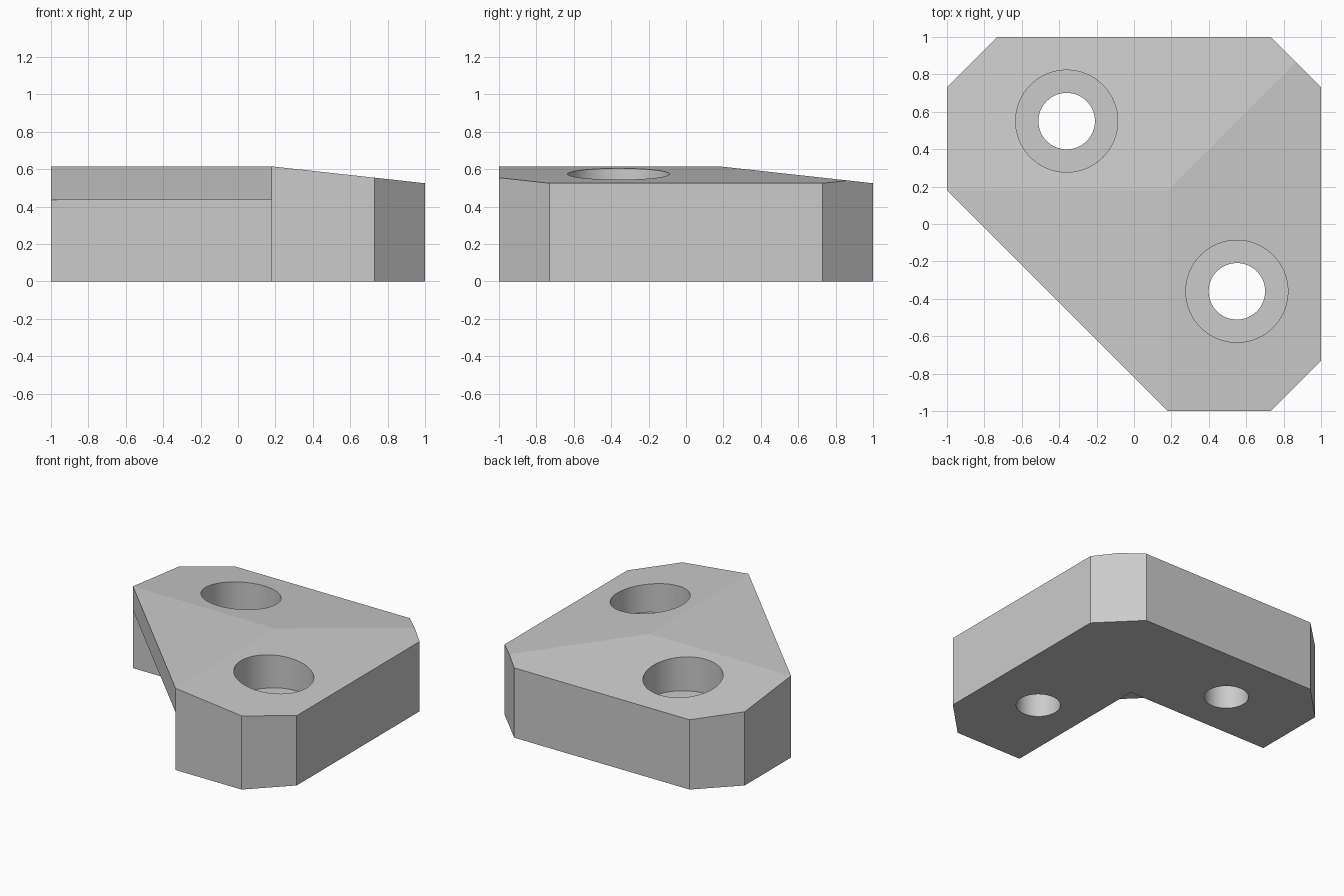
import bpy
import bmesh
from math import radians
from mathutils import Matrix, Vector

cube = bpy.data.objects.get("Cube")
if cube:
    bpy.data.objects.remove(cube, do_unlink=True)

TOP, RIM = 0.615, 0.525      # heights of the flat top and the outer edges
INNER, CUT = 0.18, 0.73      # inner wall line and chamfer line
GUSSET = 0.435               # underside of the gusset
SEAT, SEGMENTS = 0.345, 64   # counterbore floor, sides of the holes

grey = bpy.data.materials.new("light grey")
grey.use_nodes = True
colour = (0.6, 0.6, 0.6, 1)
grey.diffuse_color = colour
grey.node_tree.nodes["Principled BSDF"].inputs["Base Color"].default_value = colour


def finish(bm, name):
    bmesh.ops.recalc_face_normals(bm, faces=bm.faces[:])
    mesh = bpy.data.meshes.new(name)
    bm.to_mesh(mesh)
    bm.free()
    obj = bpy.data.objects.new(name, mesh)
    mesh.materials.append(grey)
    bpy.context.collection.objects.link(obj)
    return obj


def prism(outline, low, high):
    bm = bmesh.new()
    base = bm.faces.new([bm.verts.new((x, y, low)) for x, y in outline])
    side = bmesh.ops.extrude_face_region(bm, geom=[base])["geom"]
    verts = [v for v in side if isinstance(v, bmesh.types.BMVert)]
    bmesh.ops.translate(bm, verts=verts, vec=(0, 0, high - low))
    return bm


def cylinder(x, y, low, high, radius):
    bm = bmesh.new()
    bmesh.ops.create_cone(bm, cap_ends=True, segments=SEGMENTS,
                          radius1=radius, radius2=radius, depth=high - low,
                          matrix=Matrix.Translation((x, y, (low + high) / 2)))
    return finish(bm, "hole_cutter")


def subtract(target, cutter):
    cutter.hide_render = True
    mod = target.modifiers.new("cut", "BOOLEAN")
    mod.operation, mod.solver, mod.object = "DIFFERENCE", "EXACT", cutter
    bpy.context.view_layer.objects.active = target
    bpy.ops.object.modifier_apply(modifier=mod.name)
    bpy.data.objects.remove(cutter, do_unlink=True)


# Block with chamfered corners and a long diagonal front
half = [(INNER, -1), (CUT, -1), (1, -CUT), (1, CUT)]
outline = half + [(y, x) for x, y in reversed(half)]
bm = prism(outline, 0, TOP)
bmesh.ops.recalc_face_normals(bm, faces=bm.faces[:])

# Top sloping down to the two outer sides
for axis in (Vector((1, 0, 0)), Vector((0, 1, 0))):
    normal = axis * (TOP - RIM) + Vector((0, 0, 1 - INNER))
    cut = bmesh.ops.bisect_plane(
        bm, geom=bm.verts[:] + bm.edges[:] + bm.faces[:], dist=1e-5,
        plane_co=(INNER, INNER, TOP), plane_no=normal.normalized(), clear_outer=True)
    bmesh.ops.holes_fill(bm, edges=[e for e in bm.edges if e.is_boundary], sides=0)
bracket = finish(bm, "corner_bracket")

# Recess under the gusset, leaving two legs
recess = [(-1.2, -1.2), (INNER, -1.2), (INNER, INNER), (-1.2, INNER)]
subtract(bracket, finish(prism(recess, -0.5, GUSSET), "recess_cutter"))

# Counterbored screw holes, one in each leg
for x, y in ((-0.36, 0.55), (0.55, -0.36)):
    subtract(bracket, cylinder(x, y, SEAT, 1, 0.273))
    subtract(bracket, cylinder(x, y, -0.5, 1, 0.151))

# Smooth hole walls, crisp faces elsewhere
bpy.ops.object.select_all(action="DESELECT")
bracket.select_set(True)
bpy.context.view_layer.objects.active = bracket
bpy.ops.object.shade_smooth_by_angle(angle=radians(6))
